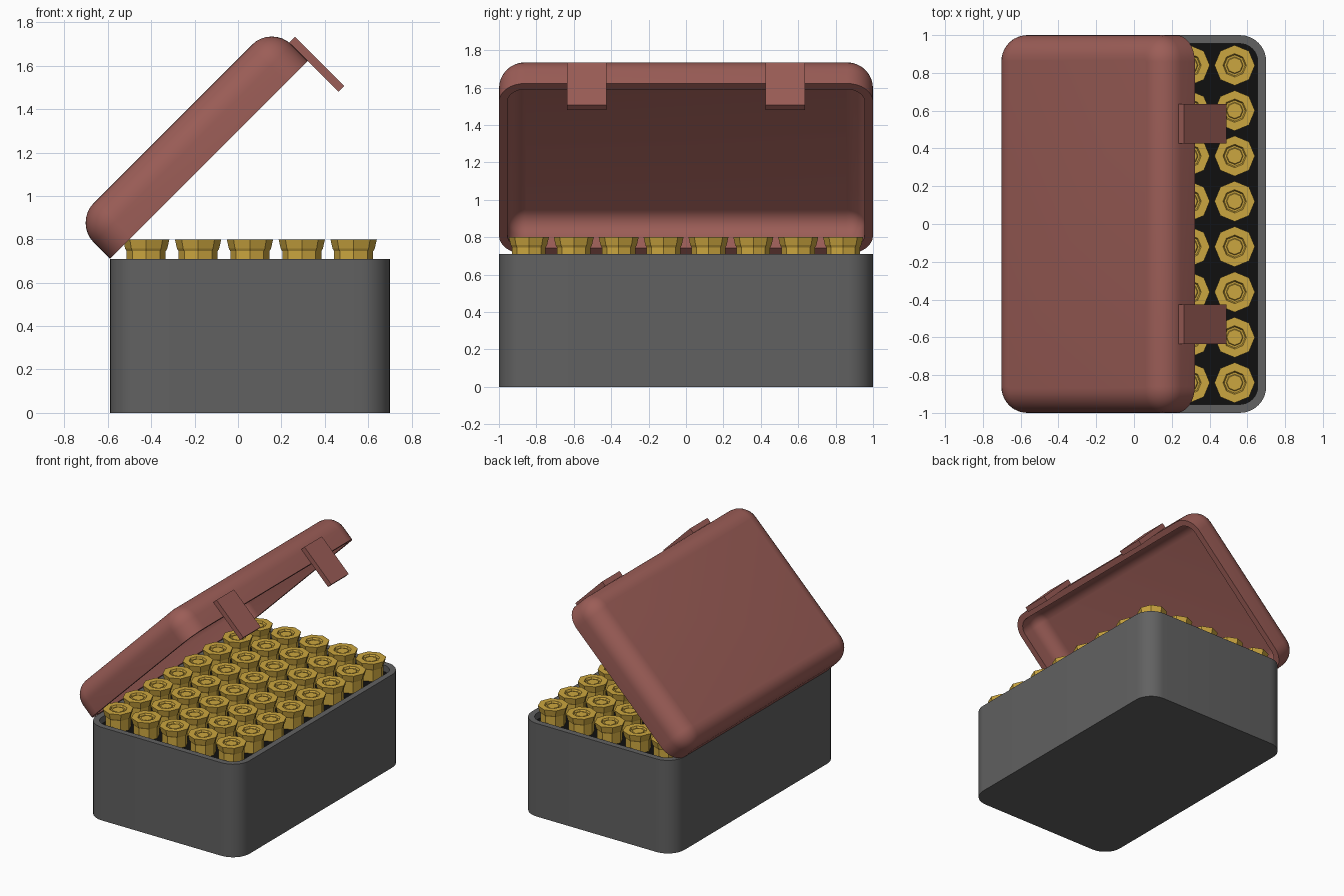
import bpy, bmesh, math
from mathutils import Matrix

if "Cube" in bpy.data.objects:
    bpy.data.objects.remove(bpy.data.objects["Cube"])

L, W, R, T = 1.29, 2.0, 0.14, 0.045   # footprint, corner radius, wall
CX = 0.055                            # box centre in x


def material(name, rgb):
    m = bpy.data.materials.new(name)
    m.diffuse_color = (*rgb, 1)
    m.use_nodes = True
    m.node_tree.nodes["Principled BSDF"].inputs["Base Color"].default_value = m.diffuse_color
    return m


grey = material("dark_grey", (0.12, 0.12, 0.12))
red = material("dull_red", (0.33, 0.11, 0.095))
brass = material("brass", (0.60, 0.38, 0.05))
black = material("black", (0.005, 0.005, 0.005))


def finish(bm, name, mat, smooth=None):
    bmesh.ops.recalc_face_normals(bm, faces=bm.faces)
    me = bpy.data.meshes.new(name)
    bm.to_mesh(me)
    bm.free()
    me.materials.append(mat)
    ob = bpy.data.objects.new(name, me)
    bpy.context.collection.objects.link(ob)
    if smooth:
        bpy.ops.object.select_all(action='DESELECT')
        ob.select_set(True)
        bpy.context.view_layer.objects.active = ob
        bpy.ops.object.shade_smooth_by_angle(angle=math.radians(smooth))
    return ob


def rounded_rect(inset, n=8):
    """Rounded footprint outline pulled inward by inset."""
    r = max(R - inset, 0.01)
    hx, hy = L / 2 - inset - r, W / 2 - inset - r
    pts = []
    for k, (sx, sy) in enumerate(((1, 1), (-1, 1), (-1, -1), (1, -1))):
        for i in range(n + 1):
            a = (k + i / n) * math.pi / 2
            pts.append((sx * hx + r * math.cos(a), sy * hy + r * math.sin(a)))
    return pts


def bridge(bm, rings):
    for a, b in zip(rings, rings[1:]):
        n = len(a)
        for i in range(n):
            j = (i + 1) % n
            bm.faces.new((a[i], a[j], b[j], b[i]))
    bm.faces.new(rings[0])
    bm.faces.new(rings[-1])


def shell(profile, x0):
    """Loft the footprint through (inset, z) steps and cap both ends."""
    bm = bmesh.new()
    bridge(bm, [[bm.verts.new((x + x0, y, z)) for x, y in rounded_rect(d)]
                for d, z in profile])
    return bm


def arc(inset, top, r, n=8):
    """Rounded upper edge from vertical wall to flat top."""
    return [(inset + r - r * math.cos(t), top - r + r * math.sin(t))
            for t in (math.pi / 2 * i / n for i in range(n + 1))]


# Open box and dark insert
finish(shell([(0, 0), (0, 0.71), (T, 0.71), (T, T)], CX), "box", grey, 35)
finish(shell([(T, T + 0.005), (T, 0.66)], CX), "insert", black)

# Lid, modelled closed with the hinge at its origin, then swung open
swing = Matrix.Translation((-0.59, 0, 0.71)) @ Matrix.Rotation(math.radians(-45), 4, 'Y')
outer = arc(0, 0.235, 0.13)
inner = arc(T, 0.235 - T, 0.095)
lid = finish(shell(outer[::-1] + [(0, 0), (T, 0)] + inner, L / 2), "lid", red, 35)
lid.matrix_world = swing

# Two latch plates on the lid's free edge
for side, y in (("front", -0.53), ("back", 0.53)):
    bm = bmesh.new()
    bmesh.ops.create_cube(bm, size=1, matrix=Matrix.Translation((1.308, y, -0.04))
                          @ Matrix.Diagonal((0.038, 0.21, 0.32, 1)))
    finish(bm, "latch_" + side, red).matrix_world = swing

# Eight-sided brass case: foot, body, groove, rim, recessed primer
CASE = [(0.09, 0.06), (0.09, 0.745), (0.097, 0.757), (0.107, 0.80),
        (0.062, 0.80), (0.055, 0.787), (0.045, 0.787), (0.041, 0.792)]
bm = bmesh.new()
bridge(bm, [[bm.verts.new((r * math.cos(i * math.pi / 4), r * math.sin(i * math.pi / 4), z))
             for i in range(8)] for r, z in CASE])
first = finish(bm, "case_0_0", brass)
for i in range(5):
    for j in range(8):
        ob = first
        if i or j:
            ob = bpy.data.objects.new(f"case_{i}_{j}", first.data)
            bpy.context.collection.objects.link(ob)
        ob.location = (CX + (i - 2) * 0.239, (j - 3.5) * 0.24, 0)
